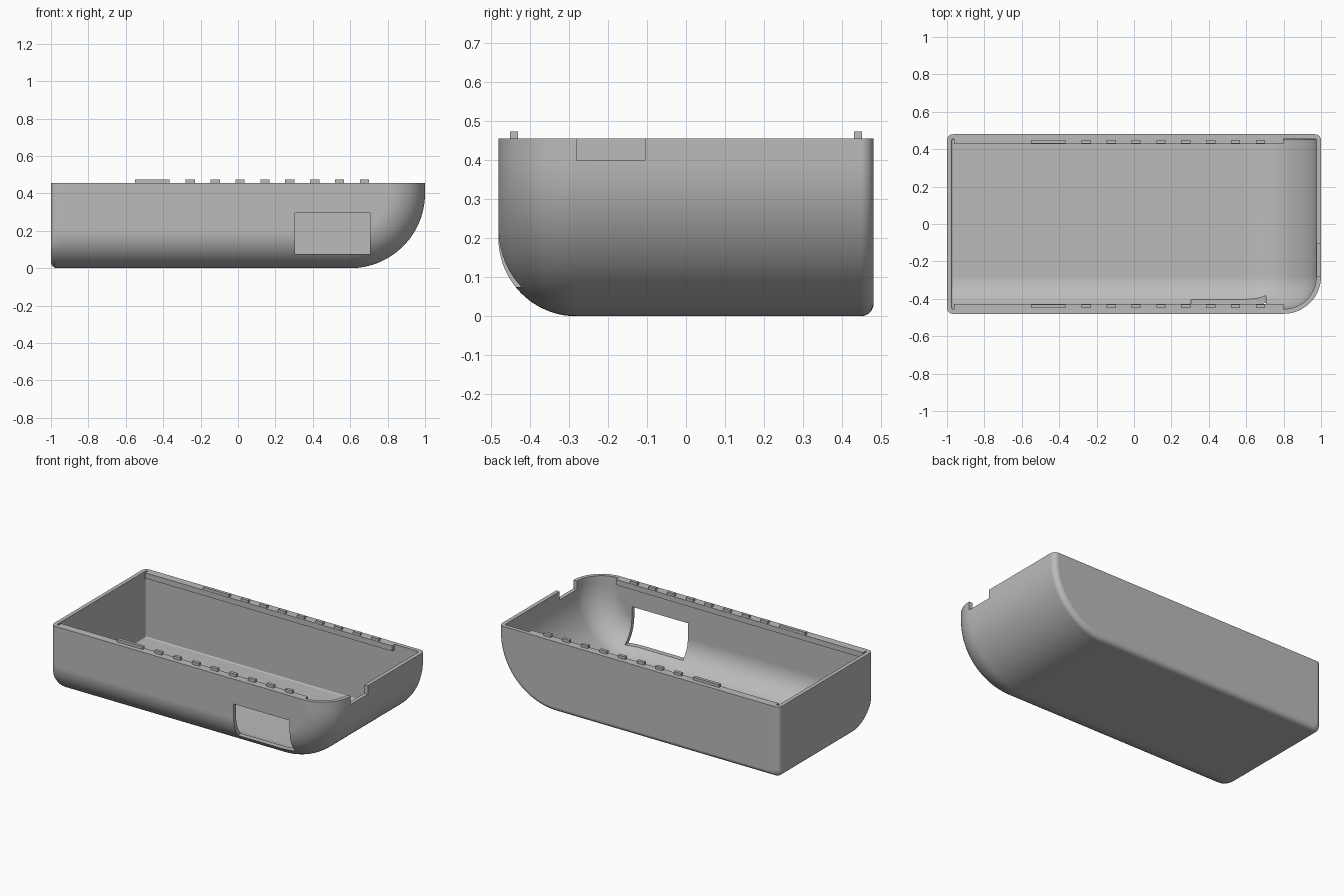
import bpy, bmesh, math

if "Cube" in bpy.data.objects:
    bpy.data.objects.remove(bpy.data.objects["Cube"])

grey = bpy.data.materials.new("light grey plastic")
grey.diffuse_color = (0.5, 0.5, 0.5, 1)
grey.use_nodes = True
grey.node_tree.nodes["Principled BSDF"].inputs["Base Color"].default_value = grey.diffuse_color

TOP, WALL = 0.455, 0.025


def section(y, d, dl, t, top, r):
    """Side outline at depth y: inset d at bottom and right, dl at left."""
    left, bottom, big = -1 + t + dl, t + d, 0.4 - t - d
    pts = [(left, y, top)]
    for i in range(7):
        a = math.pi + i / 6 * math.pi / 2
        pts.append((left + r + r * math.cos(a), y, bottom + r + r * math.sin(a)))
    for i in range(33):
        a = -math.pi / 2 + i / 32 * math.pi / 2
        pts.append((0.6 + big * math.cos(a), y, 0.4 + big * math.sin(a)))
    pts.append((0.6 + big, y, top))
    return pts


def tub(name, t, top):
    """Rounded solid lofted from back to front."""
    r, big = max(0.033 - t, 0.006), 0.2 - t
    front, back = -0.48 + t, 0.48 - t
    rings = []
    for i in range(9):
        a = math.pi / 2 * (1 - i / 8)
        d = r * (1 - math.cos(a))
        rings.append(section(back - r + r * math.sin(a), d, d, t, top, r))
    for i in range(29):
        a = math.pi / 2 * i / 28
        y = -0.28 - big * math.sin(a)
        k = min(max(front + r - y, 0), r)
        dl = r - math.sqrt(max(r * r - k * k, 0))
        rings.append(section(y, big * (1 - math.cos(a)), dl, t, top, r))
    bm = bmesh.new()
    vs = [[bm.verts.new(p) for p in ring] for ring in rings]
    n = len(vs[0])
    for a, b in zip(vs, vs[1:]):
        for j in range(n):
            k = (j + 1) % n
            bm.faces.new((a[j], a[k], b[k], b[j]))
    bm.faces.new(vs[0])
    bm.faces.new(vs[-1])
    return finish(name, bm)


def boxes(name, spans):
    """One object made of boxes given as (x0, x1, y0, y1, z0, z1)."""
    bm = bmesh.new()
    for x0, x1, y0, y1, z0, z1 in spans:
        for v in bmesh.ops.create_cube(bm, size=1)["verts"]:
            v.co = ((x0 + x1) / 2 + v.co.x * (x1 - x0),
                    (y0 + y1) / 2 + v.co.y * (y1 - y0),
                    (z0 + z1) / 2 + v.co.z * (z1 - z0))
    return finish(name, bm)


def finish(name, bm):
    bmesh.ops.recalc_face_normals(bm, faces=bm.faces)
    me = bpy.data.meshes.new(name)
    bm.to_mesh(me)
    bm.free()
    me.materials.append(grey)
    ob = bpy.data.objects.new(name, me)
    bpy.context.collection.objects.link(ob)
    return ob


# Hollow shell with front window and a notch in the right rim
shell = tub("case_shell", 0, TOP)
cutters = [
    tub("cavity_cutter", WALL, 0.6),
    boxes("window_cutter", [(0.305, 0.705, -0.6, -0.3, 0.075, 0.295)]),
    boxes("notch_cutter", [(0.9, 1.1, -0.28, -0.105, 0.4, 0.65)]),
]
bpy.context.view_layer.objects.active = shell
shell.select_set(True)
for c in cutters:
    m = shell.modifiers.new("cut", "BOOLEAN")
    m.operation, m.solver, m.object = "DIFFERENCE", "EXACT", c
    bpy.ops.object.modifier_apply(modifier=m.name)
    bpy.data.objects.remove(c)
bpy.ops.object.shade_smooth_by_angle(angle=math.radians(30))
wn = shell.modifiers.new("even_shading", "WEIGHTED_NORMAL")
wn.keep_sharp = True

# Inner rails along both long walls
rail = boxes("rim_rails", [(-0.962, 0.8, 0.428, 0.46, 0.42, TOP)])
# Locating tabs standing on the rails: one long, eight short
tabs = [(-0.55, -0.365)] + [(-0.28 + i * 0.133, -0.23 + i * 0.133) for i in range(8)]
clips = boxes("locating_tabs", [(a, b, 0.43, 0.45, 0.44, 0.473) for a, b in tabs])
for ob in (rail, clips):
    m = ob.modifiers.new("other_side", "MIRROR")
    m.use_axis = (False, True, False)
